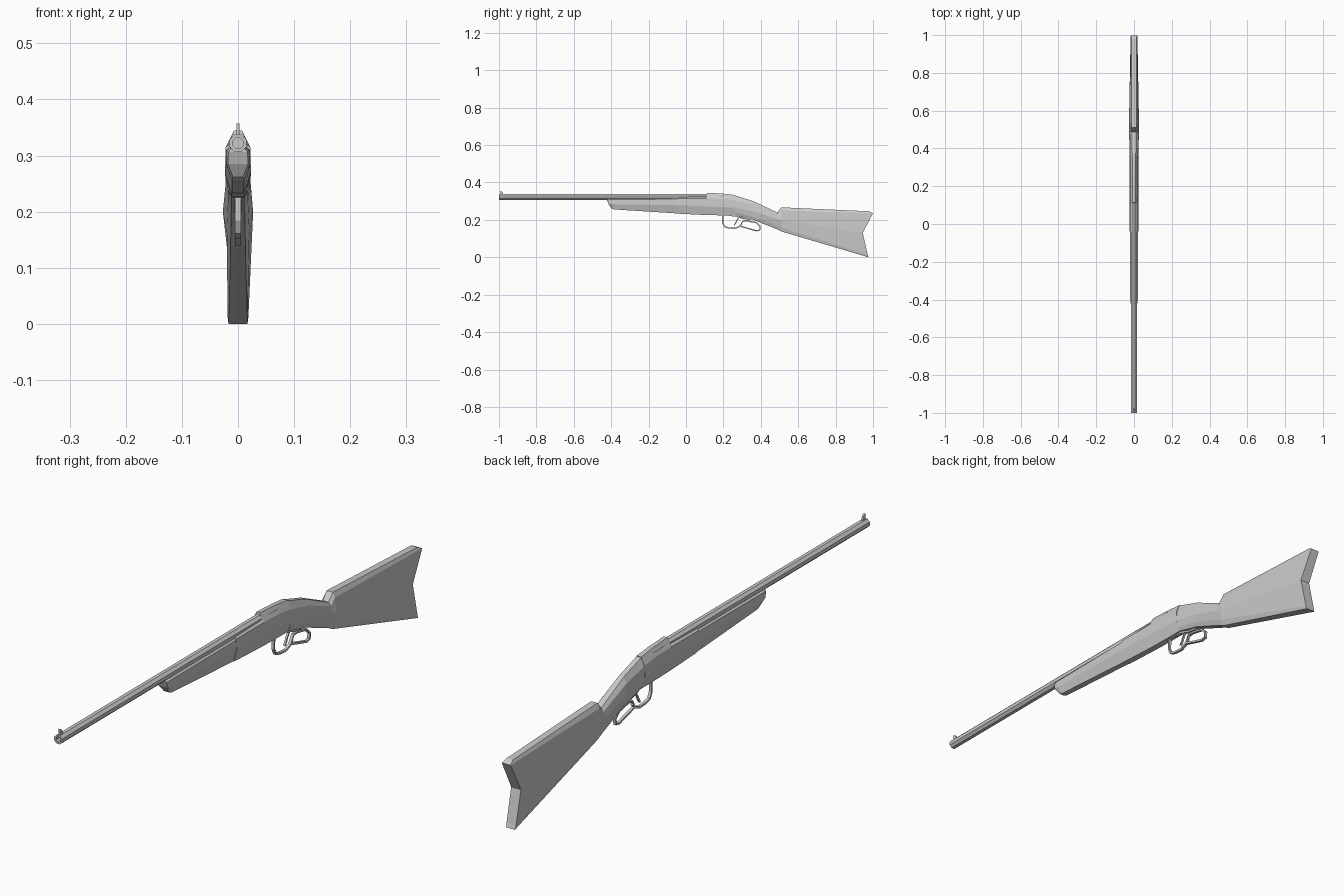
import bpy, bmesh, math
from mathutils import Vector


def finish(name, bm):
    bmesh.ops.recalc_face_normals(bm, faces=bm.faces)
    me = bpy.data.meshes.new(name)
    bm.to_mesh(me)
    bm.free()
    ob = bpy.data.objects.new(name, me)
    bpy.context.collection.objects.link(ob)
    return ob


def loft(name, stations):
    """Each station lists (y, z, half width) from top to bottom; mirrored in x."""
    bm = bmesh.new()
    rings = []
    for st in stations:
        right = [bm.verts.new((w, y, z)) for y, z, w in st]
        left = [bm.verts.new((-w, y, z)) for y, z, w in st]
        rings.append(right + left[::-1])
    n = len(rings[0])
    for a, b in zip(rings, rings[1:]):
        for i in range(n):
            j = (i + 1) % n
            bm.faces.new((a[i], a[j], b[j], b[i]))
    for r in (rings[0], rings[-1]):
        for i in range(n // 2 - 1):
            bm.faces.new((r[i], r[i + 1], r[n - 2 - i], r[n - 1 - i]))
    return finish(name, bm)


def section(y, zs, ws):
    return [(y, z, w) for z, w in zip(zs, ws)]


def strip(name, pts, half_w, thick, closed):
    """Rectangular bar swept along a path in the y-z plane."""
    bm = bmesh.new()
    p = [Vector(q) for q in pts]
    n = len(p)
    rings = []
    for i in range(n):
        a = p[i - 1] if closed or i else p[i]
        b = p[(i + 1) % n] if closed or i < n - 1 else p[i]
        d = (b - a).normalized()
        nrm = Vector((-d.y, d.x)) * thick / 2
        rings.append([bm.verts.new((sx * half_w, *(p[i] + s * nrm)))
                      for sx, s in ((-1, -1), (1, -1), (1, 1), (-1, 1))])
    for i in range(n if closed else n - 1):
        a, b = rings[i], rings[(i + 1) % n]
        for k in range(4):
            m = (k + 1) % 4
            bm.faces.new((a[k], a[m], b[m], b[k]))
    if not closed:
        bm.faces.new(rings[0])
        bm.faces.new(rings[-1])
    return finish(name, bm)


# octagonal barrel with a recessed bore
bm = bmesh.new()
loops = []
for y, r in ((0.2, 0.0165), (-1, 0.0165), (-1, 0.010), (-0.95, 0.010)):
    loops.append([bm.verts.new((r * math.cos((k + .5) * math.pi / 4), y,
                                0.322 + r * math.sin((k + .5) * math.pi / 4)))
                  for k in range(8)])
for a, b in zip(loops, loops[1:]):
    for k in range(8):
        m = (k + 1) % 8
        bm.faces.new((a[k], a[m], b[m], b[k]))
bm.faces.new(loops[0])
bm.faces.new(loops[-1])
finish("barrel", bm)

# front sight blade
loft("front_sight", [
    [(-0.993, 0.357, 0.003), (-0.993, 0.334, 0.003)],
    [(-0.984, 0.352, 0.003), (-0.975, 0.334, 0.003)]])

# wooden forearm under the barrel
loft("forearm", [
    [(-0.422, 0.312, 0.012), (-0.422, 0.306, 0.017), (-0.415, 0.285, 0.018),
     (-0.400, 0.262, 0.009)],
    [(-0.405, 0.314, 0.014), (-0.405, 0.309, 0.020), (-0.395, 0.284, 0.021),
     (-0.385, 0.256, 0.011)],
    section(-0.04, (0.317, 0.311, 0.278, 0.234), (0.014, 0.021, 0.022, 0.011))])

# receiver with raised rear top
W = (0.015, 0.022, 0.0235, 0.012)
loft("receiver", [
    section(-0.04, (0.320, 0.315, 0.278, 0.233), W),
    section(0.11, (0.324, 0.315, 0.272, 0.226), W),
    section(0.113, (0.345, 0.315, 0.272, 0.226), (0.007, 0.022, 0.0235, 0.012)),
    section(0.20, (0.340, 0.313, 0.268, 0.224), (0.008, 0.022, 0.0235, 0.012)),
    section(0.262, (0.333, 0.305, 0.265, 0.224), (0.009, 0.022, 0.0235, 0.012))])

# stock: wrist, comb and notched butt
loft("stock", [
    section(0.262, (0.331, 0.303, 0.265, 0.240, 0.225),
            (0.009, 0.021, 0.0225, 0.018, 0.012)),
    section(0.36, (0.300, 0.280, 0.245, 0.215, 0.200),
            (0.009, 0.020, 0.0225, 0.018, 0.012)),
    section(0.488, (0.240, 0.228, 0.205, 0.170, 0.149),
            (0.011, 0.020, 0.0265, 0.020, 0.013)),
    section(0.51, (0.267, 0.250, 0.200, 0.160, 0.138),
            (0.012, 0.020, 0.0270, 0.020, 0.013)),
    [(0.980, 0.246, 0.012), (1.000, 0.236, 0.017), (0.945, 0.130, 0.019),
     (0.972, 0.012, 0.0185), (0.976, 0.000, 0.017)]])

# trigger guard, finger loop and trigger
strip("trigger_guard", [(0.197, 0.232), (0.196, 0.185), (0.206, 0.164), (0.228, 0.157),
                        (0.262, 0.155), (0.285, 0.164), (0.300, 0.180)],
      0.005, 0.007, False)
strip("finger_loop", [(0.287, 0.167), (0.305, 0.194), (0.325, 0.195), (0.376, 0.185),
                      (0.396, 0.166), (0.394, 0.145), (0.376, 0.142)],
      0.005, 0.007, True)
strip("lever_tang", [(0.230, 0.224), (0.262, 0.222), (0.305, 0.208), (0.345, 0.202)],
      0.006, 0.007, False)
strip("trigger", [(0.285, 0.218), (0.272, 0.197), (0.266, 0.184), (0.258, 0.172)],
      0.0035, 0.006, False)
